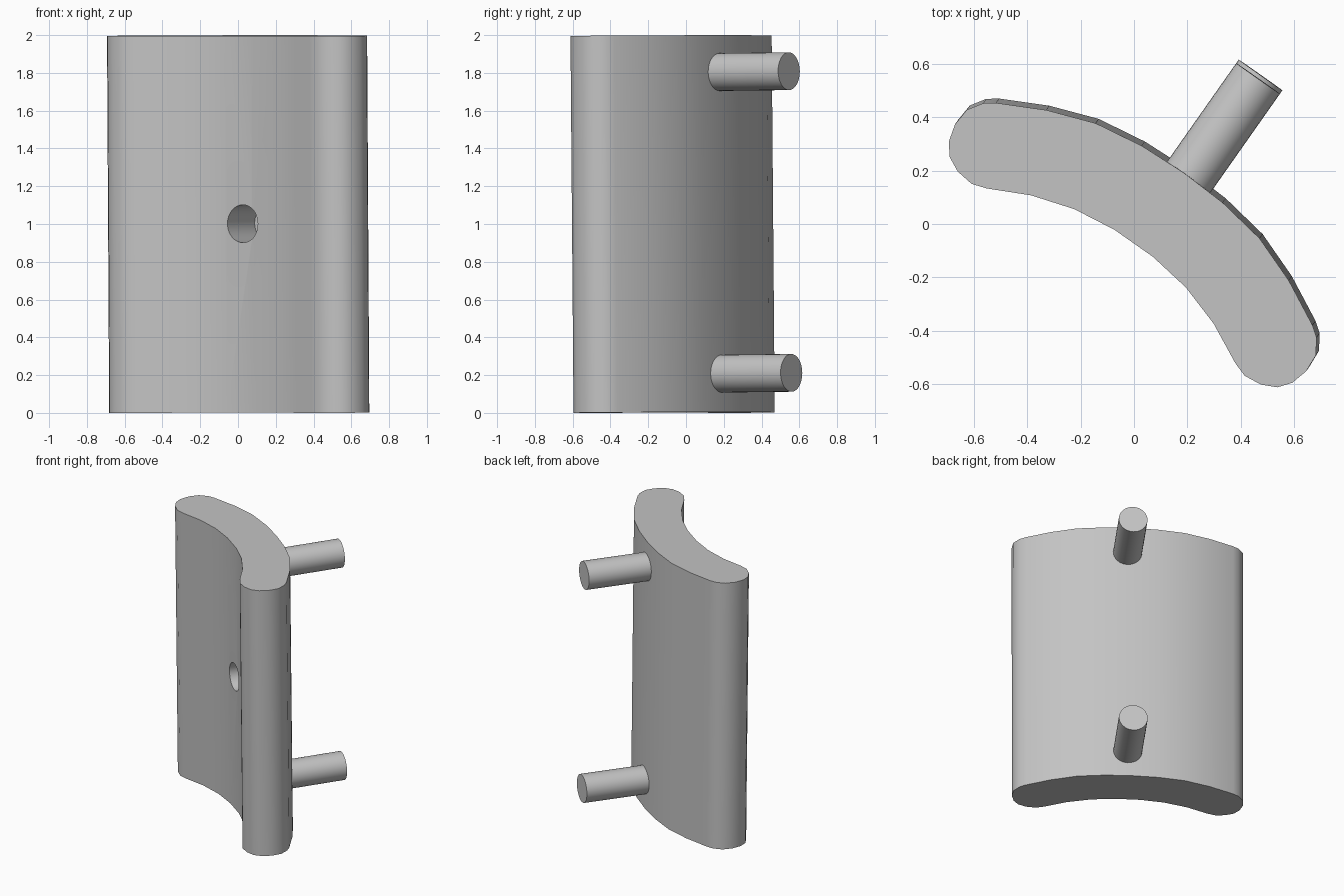
import bpy, bmesh
from math import radians
from mathutils import Matrix, Vector

cube = bpy.data.objects.get("Cube")
if cube:
    bpy.data.objects.remove(cube, do_unlink=True)

grey = bpy.data.materials.new("plain_grey")
grey.use_nodes = True
grey.diffuse_color = (0.55, 0.55, 0.55, 1)
grey.node_tree.nodes["Principled BSDF"].inputs["Base Color"].default_value = (0.55, 0.55, 0.55, 1)

# Whole part is turned about z and leans back very slightly
PLACE = (Matrix.Translation((0.045, -0.007, 0.002))
         @ Matrix.Rotation(radians(-35.1), 4, 'Z') @ Matrix.Rotation(0.01, 4, 'X'))
HEIGHT, PIN_X, RADIUS = 1.995, 0.026, 0.1


def make_object(name, bm):
    bmesh.ops.recalc_face_normals(bm, faces=bm.faces)
    mesh = bpy.data.meshes.new(name)
    bm.to_mesh(mesh)
    bm.free()
    mesh.materials.append(grey)
    obj = bpy.data.objects.new(name, mesh)
    bpy.context.collection.objects.link(obj)
    obj.matrix_world = PLACE
    return obj


def rod(name, z, y0, y1):
    """Cylinder lying along local y."""
    bm = bmesh.new()
    bmesh.ops.create_cone(
        bm, cap_ends=True, segments=32, radius1=RADIUS, radius2=RADIUS, depth=y1 - y0,
        matrix=Matrix.Translation((PIN_X, (y0 + y1) / 2, z)) @ Matrix.Rotation(radians(90), 4, 'X'))
    return make_object(name, bm)


def smooth(obj):
    bpy.ops.object.select_all(action='DESELECT')
    obj.select_set(True)
    bpy.context.view_layer.objects.active = obj
    bpy.ops.object.shade_smooth_by_angle(angle=radians(35))


# Curved slab: half of the cross-section, mirrored, then extruded
half = [(0.088, -0.06), (0.255, -0.083), (0.418, -0.134), (0.568, -0.208),
        (0.625, -0.227), (0.694, -0.219), (0.75, -0.192), (0.786, -0.146),
        (0.804, -0.08), (0.799, -0.01), (0.763, 0.045), (0.724, 0.074),
        (0.555, 0.16), (0.375, 0.226), (0.185, 0.256)]
outline = half + [(0, 0.264)] + [(-x, y) for x, y in reversed(half)]
bm = bmesh.new()
base = bm.faces.new([bm.verts.new((x, y, 0)) for x, y in outline])
top = bmesh.ops.extrude_face_region(bm, geom=[base])
bmesh.ops.translate(bm, vec=Vector((0, 0, HEIGHT)),
                    verts=[v for v in top["geom"] if isinstance(v, bmesh.types.BMVert)])
slab = make_object("curved_slab", bm)

# Blind hole in the hollow side
cutter = rod("hole_cutter", 1.0, -0.3, 0.19)
cutter.hide_render = True
cut = slab.modifiers.new("blind_hole", 'BOOLEAN')
cut.operation, cut.solver, cut.object = 'DIFFERENCE', 'EXACT', cutter
bpy.context.view_layer.objects.active = slab
slab.select_set(True)
bpy.ops.object.modifier_apply(modifier=cut.name)
bpy.data.objects.remove(cutter, do_unlink=True)
smooth(slab)

# Two mounting pins on the bulging side
for name, z in (("lower_pin", 0.203), ("upper_pin", 1.8)):
    smooth(rod(name, z, 0.15, 0.711))
